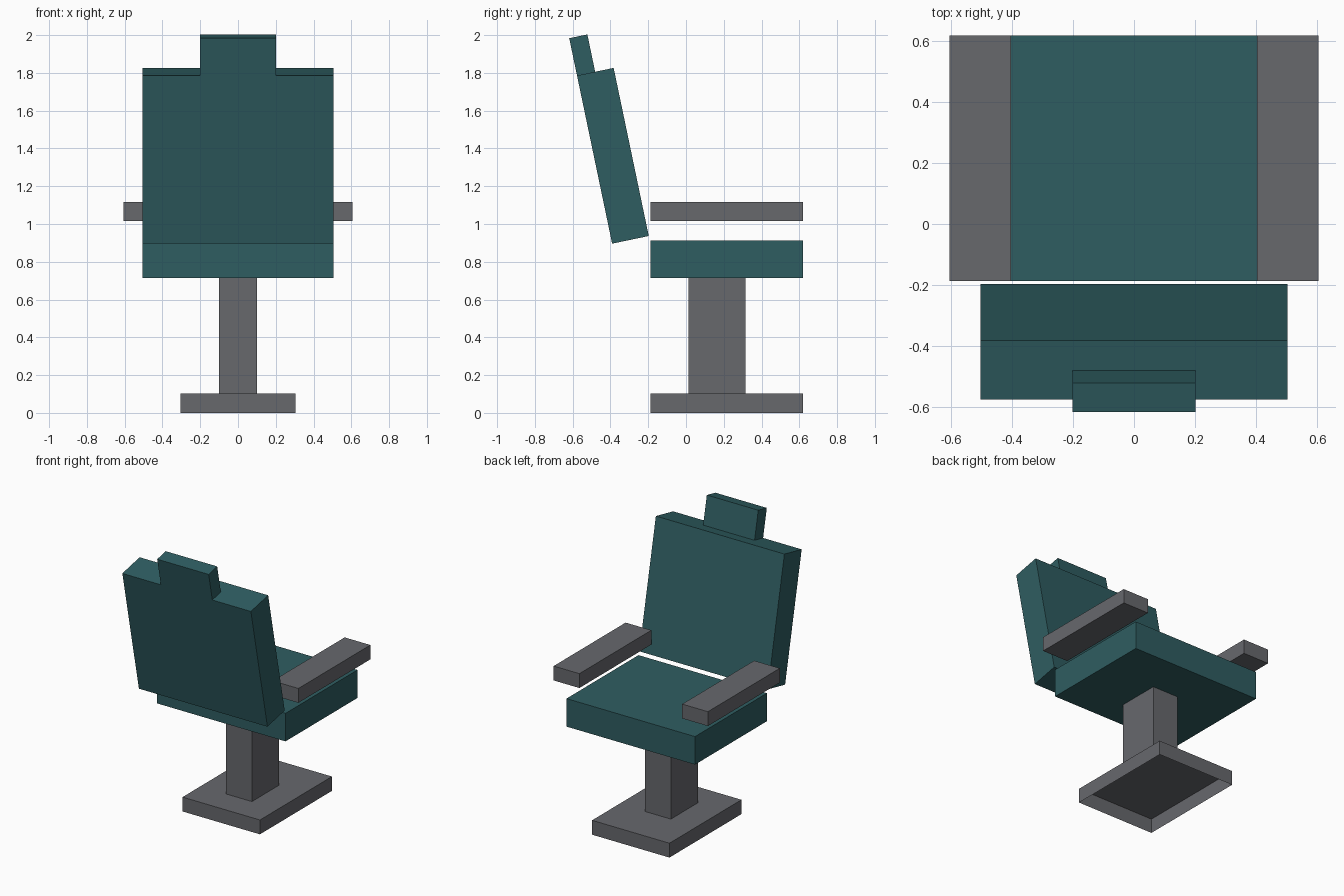
import bpy, bmesh, math
from mathutils import Matrix, Vector

if "Cube" in bpy.data.objects:
    bpy.data.objects.remove(bpy.data.objects["Cube"])


def material(name, rgb):
    m = bpy.data.materials.new(name)
    m.diffuse_color = (*rgb, 1.0)
    m.use_nodes = True
    m.node_tree.nodes["Principled BSDF"].inputs["Base Color"].default_value = m.diffuse_color
    return m


teal = material("teal upholstery", (0.028, 0.110, 0.120))
grey = material("grey metal", (0.135, 0.138, 0.152))


def box(name, x, y, z, mat, open_ends=()):
    """Box from (min, max) ranges; open_ends lists the z directions left uncapped."""
    bm = bmesh.new()
    bmesh.ops.create_cube(bm, size=1)
    for v in bm.verts:
        v.co = Vector([r[0] if c < 0 else r[1] for c, r in zip(v.co, (x, y, z))])
    bm.normal_update()
    caps = [f for f in bm.faces if round(f.normal.z) in open_ends and abs(f.normal.z) > 0.5]
    bmesh.ops.delete(bm, geom=caps, context='FACES_ONLY')
    me = bpy.data.meshes.new(name)
    bm.to_mesh(me)
    bm.free()
    me.materials.append(mat)
    ob = bpy.data.objects.new(name, me)
    bpy.context.collection.objects.link(ob)
    return ob


# Pedestal: hollow-bottomed foot plate and column
depth = (-0.188, 0.62)
box("foot_plate", (-0.304, 0.304), depth, (0, 0.102), grey, (-1,))
box("column", (-0.101, 0.101), (0.012, 0.314), (0.102, 0.714), grey, (-1, 1))

# Seat cushion
box("seat", (-0.505, 0.505), depth, (0.714, 0.913), teal)

# Armrests, one on each side
for side, x in (("left", (-0.606, -0.404)), ("right", (0.404, 0.606))):
    box(side + "_armrest", x, depth, (1.015, 1.117), grey)

# Reclined backrest and headrest, flush at the rear and tilted about the lower rear edge
tilt = Matrix.Translation((0, -0.391, 0.896)) @ Matrix.Rotation(math.radians(11.8), 4, 'X')
back = box("backrest", (-0.505, 0.505), (0, 0.198), (0, 0.909), teal)
head = box("headrest", (-0.202, 0.202), (0, 0.098), (0.909, 1.111), teal, (-1,))
for ob in (back, head):
    ob.data.transform(tilt)
